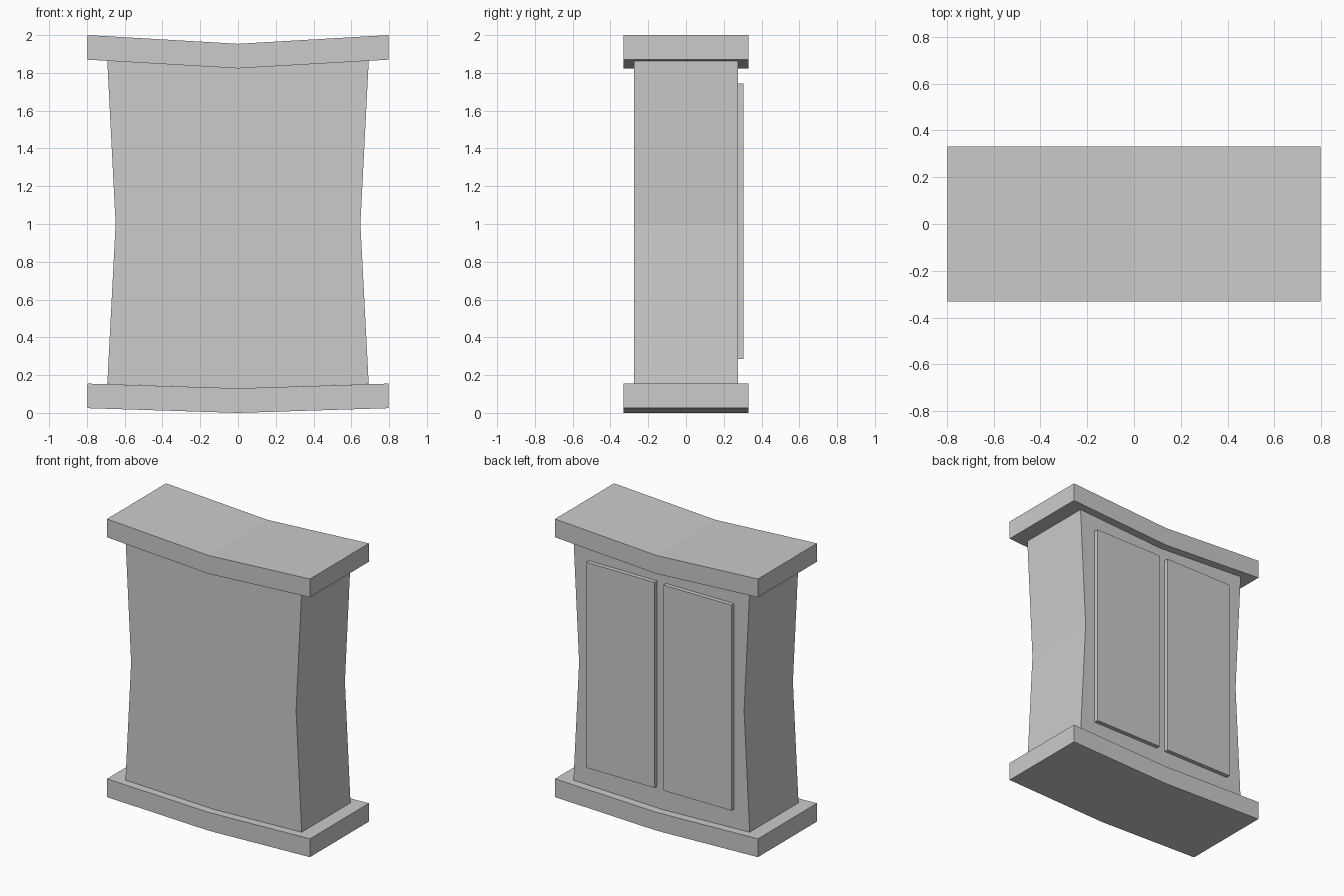
import bpy, bmesh

if "Cube" in bpy.data.objects:
    bpy.data.objects.remove(bpy.data.objects["Cube"])


def extrude_profile(name, points, y0, y1):
    """Extrude a closed x-z outline from y0 to y1."""
    bm = bmesh.new()
    face = bm.faces.new([bm.verts.new((x, y0, z)) for x, z in points])
    ext = bmesh.ops.extrude_face_region(bm, geom=[face])
    verts = [g for g in ext["geom"] if isinstance(g, bmesh.types.BMVert)]
    bmesh.ops.translate(bm, verts=verts, vec=(0, y1 - y0, 0))
    bmesh.ops.recalc_face_normals(bm, faces=bm.faces)
    mesh = bpy.data.meshes.new(name)
    bm.to_mesh(mesh)
    bm.free()
    obj = bpy.data.objects.new(name, mesh)
    bpy.context.collection.objects.link(obj)
    return obj


def slab(name, end_z, mid_z, height):
    """Board sagging to a shallow V in the middle."""
    lower = [(-0.797, end_z), (0, mid_z), (0.797, end_z)]
    upper = [(x, z + height) for x, z in reversed(lower)]
    return extrude_profile(name, lower + upper, -0.331, 0.331)


# Sagging base and top boards
slab("base_board", 0.025, 0.0, 0.13)
slab("top_board", 1.87, 1.824, 0.13)

# Cabinet body with pinched waist, ends following the boards
extrude_profile("cabinet_body", [
    (-0.692, 0.152), (0, 0.13), (0.692, 0.152), (0.648, 1.0),
    (0.692, 1.864), (0, 1.824), (-0.692, 1.864), (-0.648, 1.0),
], -0.274, 0.274)

# Pair of raised doors on the back face
for side, s in (("left", 1), ("right", -1)):
    extrude_profile(side + "_door", [
        (s * 0.035, 0.284), (s * 0.57, 0.284),
        (s * 0.57, 1.743), (s * 0.035, 1.743),
    ], 0.26, 0.304)
